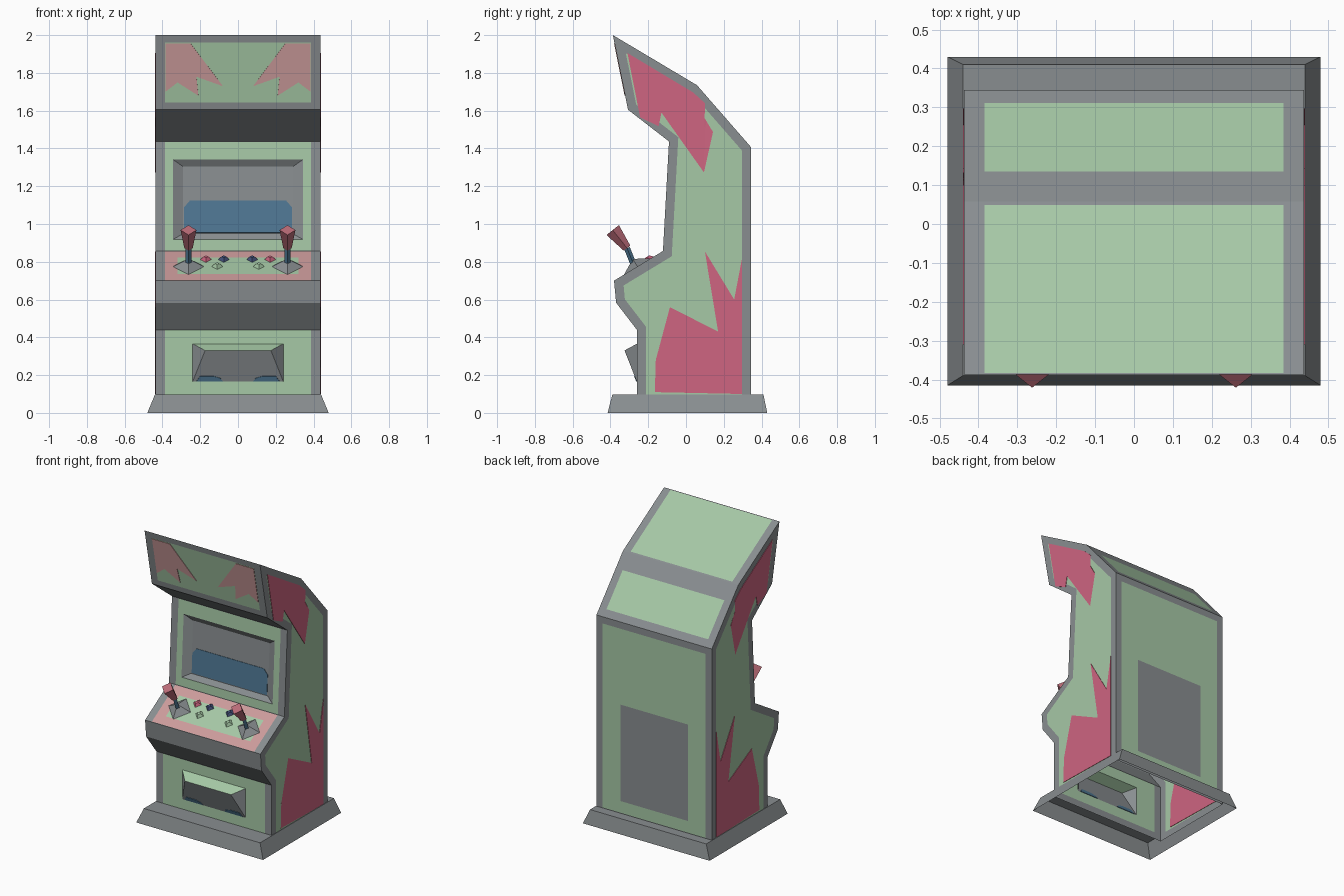
import bpy
import bmesh
import math
from mathutils import Matrix, Vector

cube = bpy.data.objects.get("Cube")
if cube:
    bpy.data.objects.remove(cube)


def make_material(name, colour):
    mat = bpy.data.materials.new(name)
    mat.use_nodes = True
    mat.diffuse_color = (*colour, 1)
    bsdf = next(n for n in mat.node_tree.nodes if n.type == 'BSDF_PRINCIPLED')
    bsdf.inputs["Base Color"].default_value = (*colour, 1)
    return mat


PALETTE = {
    "grey": (.25, .27, .28),
    "green": (.38, .58, .38),
    "pink": (.62, .13, .22),
    "light pink": (.61, .33, .33),
    "screen blue": (.08, .19, .3),
    "navy": (.06, .085, .2),
    "stick red": (.5, .15, .19),
}
MATS = {name: make_material(name, colour) for name, colour in PALETTE.items()}
SLOTS = list(MATS)

# Cabinet side profile (y, z), up the front, over the top and down the back
PROFILE = [(-.26, .05), (-.26, .44), (-.37, .583), (-.381, .7), (-.122, .857),
           (-.09, 1.437), (-.307, 1.605), (-.387, 2), (.058, 1.735),
           (.345, 1.406), (.345, .05)]
LOWER, PANEL, SCREEN, MARQUEE, TOP, SLOPE, BACK = 0, 3, 4, 6, 7, 8, 9
HALF = .437


def segment(i):
    """Start, direction and outward normal of one profile segment."""
    a, b = (Vector((0, *p)) for p in PROFILE[i:i + 2])
    d = b - a
    return a, d, Vector((0, -d.z, d.y)).normalized()


def on_segment(i, x, z, depth=0):
    a, d, n = segment(i)
    return a + d * ((z - a.z) / d.z) + n * depth + Vector((x, 0, 0))


def finish(name, bm, *mats):
    mesh = bpy.data.meshes.new(name)
    bm.to_mesh(mesh)
    bm.free()
    obj = bpy.data.objects.new(name, mesh)
    bpy.context.collection.objects.link(obj)
    for m in mats:
        mesh.materials.append(MATS[m])
    return obj


def plate(name, points, mat, thickness=.006):
    """Thin flat shape centred on the surface it decorates."""
    bm = bmesh.new()
    bm.faces.new([bm.verts.new(p) for p in points])
    bmesh.ops.triangulate(bm, faces=bm.faces[:])
    mod = finish(name, bm, mat).modifiers.new("thickness", 'SOLIDIFY')
    mod.thickness, mod.offset = thickness, 0


def peg(name, start, end, r1, r2, mat):
    """Four-sided tapered peg between two points that share an x."""
    bm = bmesh.new()
    axis = end - start
    tilt = Matrix.Rotation(math.atan2(-axis.y, axis.z), 4, 'X')
    place = Matrix.Translation((start + end) / 2) @ tilt
    bmesh.ops.create_cone(bm, cap_ends=True, segments=4, radius1=r1, radius2=r2,
                          depth=axis.length, matrix=place)
    finish(name, bm, mat)


def inset_to(bm, face, seg, half, t0, t1, depth, mat):
    """Inset a face to a set rectangle on its segment, raised or sunk."""
    bmesh.ops.inset_individual(bm, faces=[face], thickness=.0005)
    a, d, n = segment(seg)
    along = {v: (v.co - a).dot(d) for v in face.verts}
    middle = sum(along.values()) / len(along)
    for v, s in along.items():
        side = math.copysign(half, v.co.x)
        v.co = a + d * (t1 if s > middle else t0) + n * depth
        v.co.x = side
    face.material_index = SLOTS.index(mat)


# Cabinet shell: strips along the profile plus two sides, open underneath
bm = bmesh.new()
left, right = ([bm.verts.new((s * HALF, y, z)) for y, z in PROFILE] for s in (1, -1))
strips = [bm.faces.new((left[i], left[i + 1], right[i + 1], right[i]))
          for i in range(len(PROFILE) - 1)]
for ring in (left, right):
    cap = bm.faces.new(ring)
    bm.normal_update()
    bmesh.ops.inset_individual(bm, faces=[cap], thickness=.048, use_even_offset=True)
    cap.material_index = SLOTS.index("green")

# Nested panels on each strip: half width, start, end, raise, colour
PANELS = [
    (LOWER, .387, .12, .995, 0, "green"),
    (LOWER, .24, .295, .81, 0, "grey"),
    (LOWER, .175, .715, .72, .065, "grey"),
    (PANEL, .387, .01, .99, 0, "light pink"),
    (PANEL, .32, .22, .78, 0, "green"),
    (SCREEN, .387, .005, .995, 0, "green"),
    (SCREEN, .345, .105, .836, 0, "grey"),
    (SCREEN, .29, .16, .772, -.025, "grey"),
    (MARQUEE, .387, .1, .9, 0, "green"),
    (TOP, .385, .01, .98, 0, "green"),
    (SLOPE, .385, .27, .88, 0, "green"),
    (BACK, .39, .034, .963, 0, "green"),
    (BACK, .255, .417, .904, 0, "grey"),
]
for seg, *rest in PANELS:
    bm.normal_update()
    inset_to(bm, strips[seg], seg, *rest)
bmesh.ops.recalc_face_normals(bm, faces=bm.faces[:])
# Top of the coin hood is green
for f in bm.faces:
    if abs(f.normal.z) > .5 and f.calc_center_median().z < .4:
        f.material_index = SLOTS.index("green")
finish("cabinet_body", bm, *SLOTS)

# Flared plinth: sloped skirt and a flat ledge meeting the body
bm = bmesh.new()
rings = []
for x, front, back, z in ((.48, -.415, .43, 0), (.44, -.39, .41, .097), (HALF, -.26, .345, .097)):
    corners = ((-x, front), (x, front), (x, back), (-x, back))
    rings.append([bm.verts.new((*c, z)) for c in corners])
for lo, hi in zip(rings, rings[1:]):
    for i in range(4):
        j = (i + 1) % 4
        bm.faces.new((lo[i], lo[j], hi[j], hi[i]))
finish("plinth", bm, "grey")

# Jagged side and marquee artwork
UPPER_BURST = [(-.31, 1.905), (.037, 1.697), (.1, 1.64), (.075, 1.6), (.143, 1.487),
               (-.01, 1.58), (.095, 1.273), (-.13, 1.59), (-.145, 1.517), (-.243, 1.565)]
LOWER_BURST = [(.297, .82), (.297, .1), (-.165, .11), (0, .155), (-.16, .28),
               (.025, .285), (-.085, .56), (.17, .43), (.1, .855), (.255, .6)]
MARQUEE_BURST = [(.385, 1.955), (.25, 1.955), (.08, 1.73), (.22, 1.78),
                 (.21, 1.68), (.32, 1.75), (.385, 1.7)]
HOOD_SPOT = [(.22, .168), (.08, .168), (.095, .185), (.13, .195), (.2, .195)]

for s, side in ((1, "left"), (-1, "right")):
    for name, burst in (("upper", UPPER_BURST), ("lower", LOWER_BURST)):
        plate(f"{name}_burst_{side}", [(s * HALF, y, z) for y, z in burst], "pink")
    plate(f"marquee_burst_{side}",
          [on_segment(MARQUEE, s * x, z) for x, z in MARQUEE_BURST], "light pink")
    plate(f"hood_spot_{side}",
          [(s * x, -.26 - (z - .165) * .394, z) for x, z in HOOD_SPOT], "screen blue")

    # Joystick: boot, shaft and grip
    x = s * .262
    boot = on_segment(PANEL, x, .775)
    tip = on_segment(PANEL, x, .775, .046)
    peg(f"joystick_boot_{side}", boot, tip, .083, .002, "grey")
    grip = Vector((x, -.312, .872))
    peg(f"joystick_shaft_{side}", tip - Vector((0, 0, .02)), grip, .016, .016, "screen blue")
    peg(f"joystick_grip_{side}", grip, Vector((x, -.388, .968)), .022, .042, "stick red")

    # Three buttons per player
    for name, bx, z, mat in (("outer", .17, .812, "pink"), ("lower", .11, .775, "green"),
                             ("inner", .075, .812, "navy")):
        peg(f"{name}_button_{side}", on_segment(PANEL, s * bx, z),
            on_segment(PANEL, s * bx, z, .018), .03, .012, mat)

# Lit area of the screen
glow = [(-.285, .955), (.285, .955), (.285, 1.09), (.255, 1.125), (-.255, 1.125), (-.285, 1.09)]
plate("screen_glow", [on_segment(SCREEN, x, z, -.025) for x, z in glow], "screen blue")
